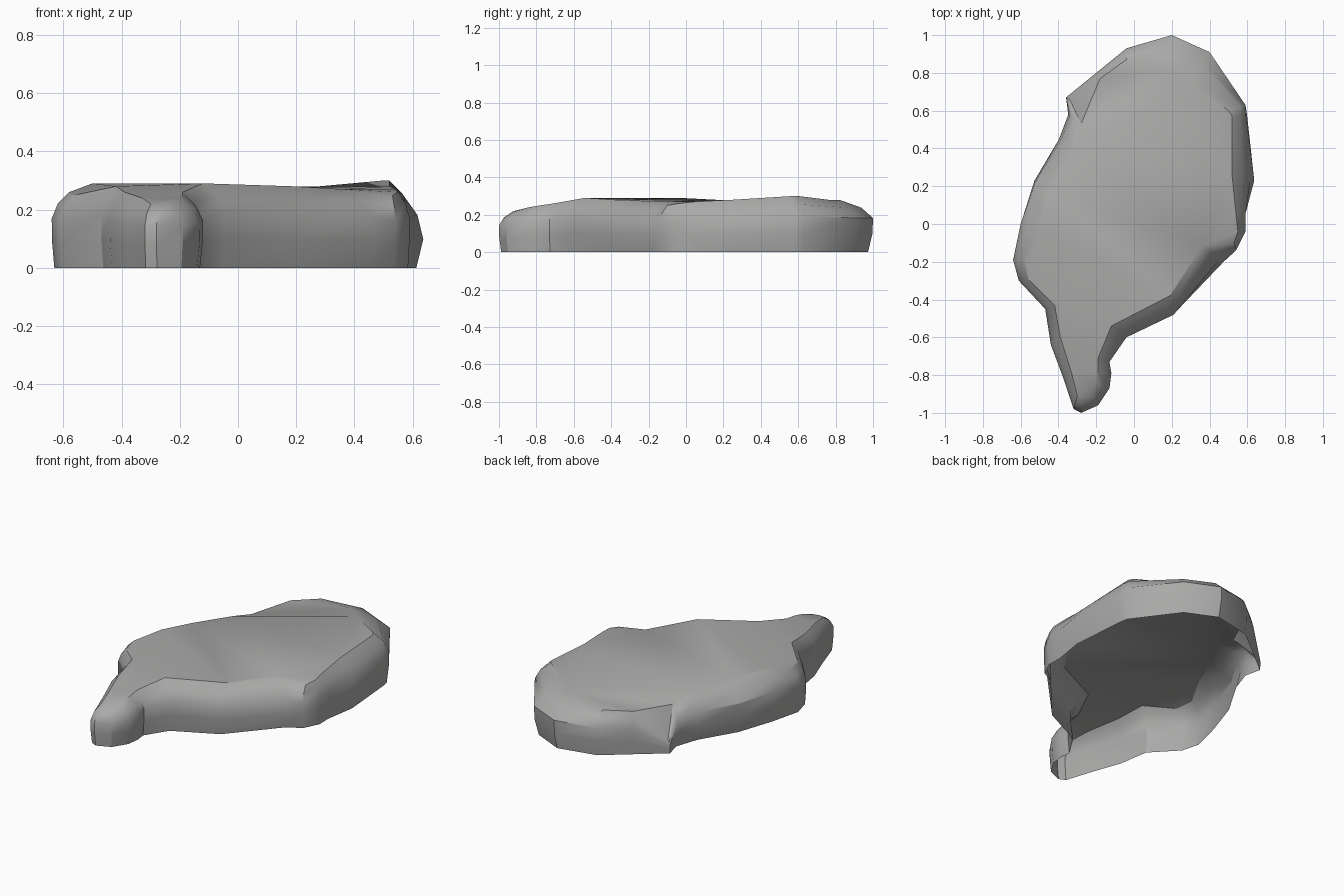
import bpy, bmesh, math

if "Cube" in bpy.data.objects:
    bpy.data.objects.remove(bpy.data.objects["Cube"])

# widest outline of the slab, counter-clockwise from the tail tip
outline = [(-.28, -1), (-.19, -.96), (-.13, -.87), (-.12, -.79), (-.13, -.73), (-.04, -.6),
           (.21, -.48), (.48, -.2), (.54, -.14), (.59, -.04), (.59, .05), (.64, .23),
           (.6, .58), (.59, .63), (.4, .91), (.2, 1), (-.04, .93), (-.2, .8), (-.36, .67),
           (-.35, .58), (-.4, .45), (-.53, .23), (-.6, 0), (-.64, -.19), (-.61, -.3),
           (-.47, -.45), (-.44, -.64), (-.38, -.8), (-.32, -.98)]
# matching rim of the flat top; the low point is the broken corner
rim = [(-.27, -.92, .22), (-.22, -.91, .22), (-.2, -.84, .24), (-.19, -.78, .25),
       (-.19, -.71, .26), (-.12, -.54, .29), (.19, -.38, .28), (.36, -.12, .27),
       (.53, -.1, .25), (.55, -.04, .26), (.54, .05, .27), (.52, .25, .28),
       (.52, .57, .3), (.5, .6, .3), (.28, .76, .28), (.18, .82, .28),
       (-.04, .87, .26), (-.18, .77, .25), (-.34, .66, .08), (-.28, .53, .23),
       (-.3, .38, .27), (-.42, .16, .28), (-.5, -.03, .29), (-.58, -.19, .26),
       (-.56, -.29, .25), (-.42, -.43, .28), (-.39, -.6, .26), (-.33, -.79, .24),
       (-.3, -.91, .22)]
# wall section: height fraction, inward fraction for a round wall and a leaning wall
section = [(0, .15, .25), (.35, .02, .03), (.65, 0, .25), (.85, .35, .6), (1, 1, 1)]
# how much the wall leans at some outline points
lean = {7: .8, 11: .8, 12: .4, 19: .6, 20: .5, 21: .3}

stone = bpy.data.materials.new("stone grey")
stone.diffuse_color = (.4, .4, .395, 1)
stone.use_nodes = True
stone.node_tree.nodes["Principled BSDF"].inputs["Base Color"].default_value = stone.diffuse_color

# walls lofted from the section, open underneath
bm = bmesh.new()
n = len(outline)
rings = []
for h, soft, steep in section:
    ring = []
    for i, ((x, y), (rx, ry, rz)) in enumerate(zip(outline, rim)):
        f = soft + (steep - soft) * lean.get(i, 0)
        ring.append(bm.verts.new((x + (rx - x) * f, y + (ry - y) * f, rz * h)))
    rings.append(ring)
for a, b in zip(rings, rings[1:]):
    for i in range(n):
        j = (i + 1) % n
        bm.faces.new((a[i], a[j], b[j], b[i]))

# flat top, with a facet sloping down to the broken corner
edge = rings[-1]
bm.faces.new(edge[17:20])
loop = edge[:18] + edge[19:]
edges = [bm.edges.get((a, b)) for a, b in zip(loop, loop[1:] + loop[:1])]
fill = bmesh.ops.triangle_fill(bm, edges=edges, use_beauty=True, normal=(0, 0, 1))
for f in fill["geom"]:
    if isinstance(f, bmesh.types.BMFace):
        f.normal_update()
        if f.normal.z < 0:
            f.normal_flip()

mesh = bpy.data.meshes.new("rock_slab")
bm.to_mesh(mesh)
bm.free()
mesh.materials.append(stone)
slab = bpy.data.objects.new("rock_slab", mesh)
bpy.context.collection.objects.link(slab)
bpy.context.view_layer.objects.active = slab
slab.select_set(True)
bpy.ops.object.shade_smooth_by_angle(angle=math.radians(32))
